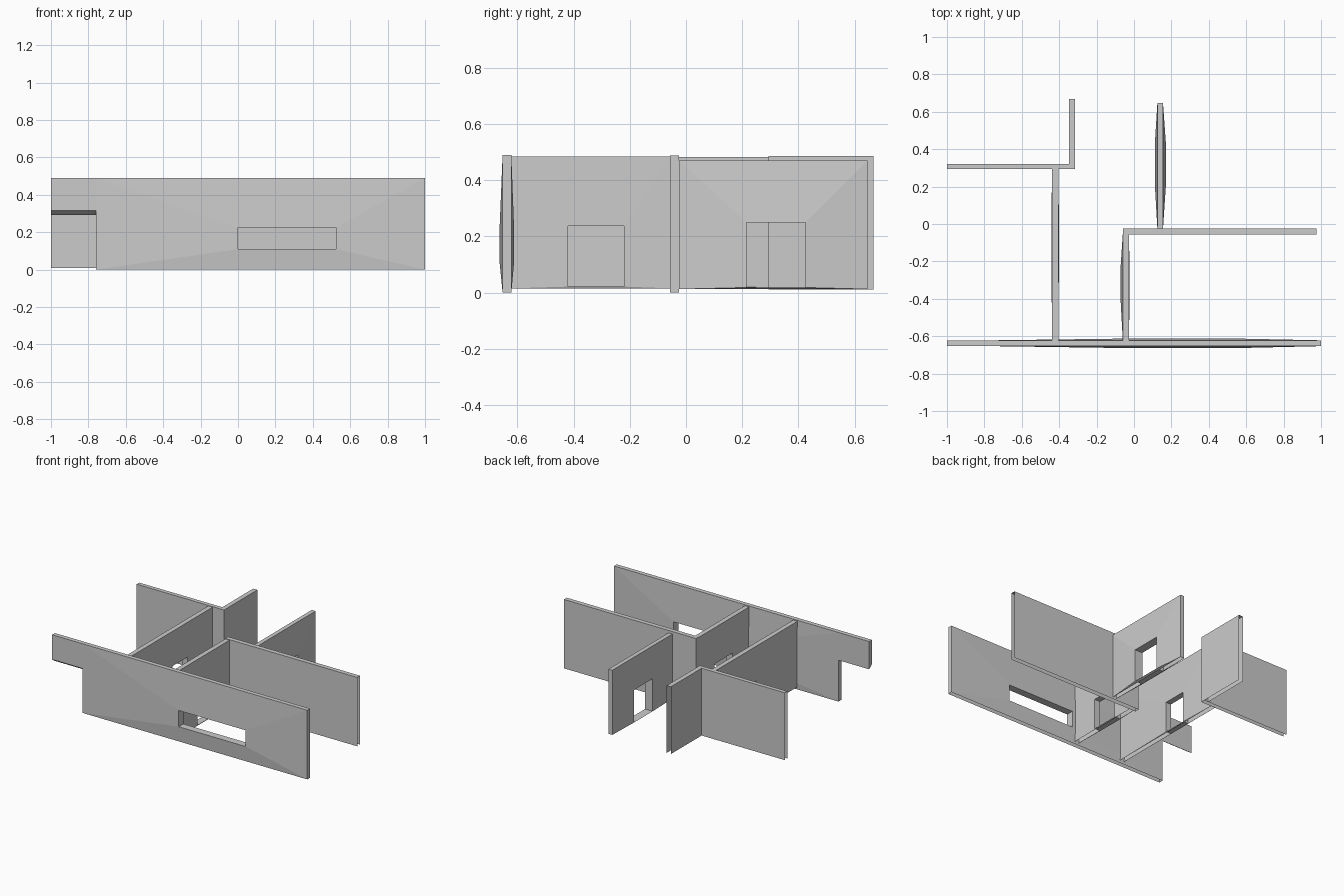
import bpy, bmesh

if "Cube" in bpy.data.objects:
    bpy.data.objects.remove(bpy.data.objects["Cube"])


def wall(name, axis, run, depth, z, hole=None, rim=None, start=True, end=True, bottom=None):
    """Thin wall along axis, underside open unless bottom gives its two edge heights.
    hole = (a0, a1, z0, z1), rim = depths of the slightly bulged opening edges."""
    bm = bmesh.new()

    def loop(a0, a1, z0, z1, d):
        pts = [(a0, z0), (a1, z0), (a1, z1), (a0, z1)]
        return [bm.verts.new((a, d, h) if axis == 'x' else (d, a, h)) for a, h in pts]

    lows = bottom or (z[0], z[0])
    outer = [loop(*run, lows[i], z[1], depth[i]) for i in (0, 1)]

    def bridge(p, q, sides):
        for i in sides:
            j = (i + 1) % 4
            bm.faces.new((p[i], p[j], q[j], q[i]))

    # top and the closed ends
    sides = [2] + ([0] if bottom else []) + ([1] if end else []) + ([3] if start else [])
    bridge(outer[0], outer[1], sides)
    # broad faces, sloping out to the opening where there is one
    if hole:
        inner = [loop(*hole, rim[i]) for i in (0, 1)]
        for i in (0, 1):
            bridge(outer[i], inner[i], range(4))
        bridge(inner[0], inner[1], range(4))
    else:
        for o in outer:
            bm.faces.new(o)
    bmesh.ops.recalc_face_normals(bm, faces=bm.faces[:])
    mesh = bpy.data.meshes.new(name)
    bm.to_mesh(mesh)
    bm.free()
    ob = bpy.data.objects.new(name, mesh)
    bpy.context.collection.objects.link(ob)
    return ob


# long front wall with window, and its raised left part
wall("front_wall", 'x', (-0.76, 1.0), (-0.653, -0.622), (0.0, 0.49),
     hole=(0.0, 0.525, 0.11, 0.225), rim=(-0.664, -0.612))
wall("front_wall_overhang", 'x', (-1.0, -0.76), (-0.653, -0.622), (0.3, 0.49),
     end=False, bottom=(0.315, 0.293))

# inner walls with doorways
wall("left_inner_wall", 'y', (-0.622, 0.293), (-0.438, -0.405), (0.018, 0.483),
     hole=(-0.16, 0.01, 0.023, 0.24), rim=(-0.442, -0.401))
wall("middle_inner_wall", 'y', (-0.622, -0.055), (-0.06, -0.027), (0.015, 0.484),
     hole=(-0.42, -0.22, 0.021, 0.237), rim=(-0.071, -0.024))
wall("right_back_wall", 'y', (-0.025, 0.647), (0.125, 0.155), (0.012, 0.47),
     hole=(0.215, 0.425, 0.018, 0.249), rim=(0.111, 0.171))

# plain walls with open outer ends
wall("right_cross_wall", 'x', (-0.06, 0.975), (-0.057, -0.025), (0.0, 0.488), end=False)
wall("left_cross_wall", 'x', (-1.0, -0.315), (0.293, 0.322), (0.01, 0.487), start=False)
wall("left_back_wall", 'y', (0.322, 0.667), (-0.348, -0.315), (0.01, 0.487), end=False)
